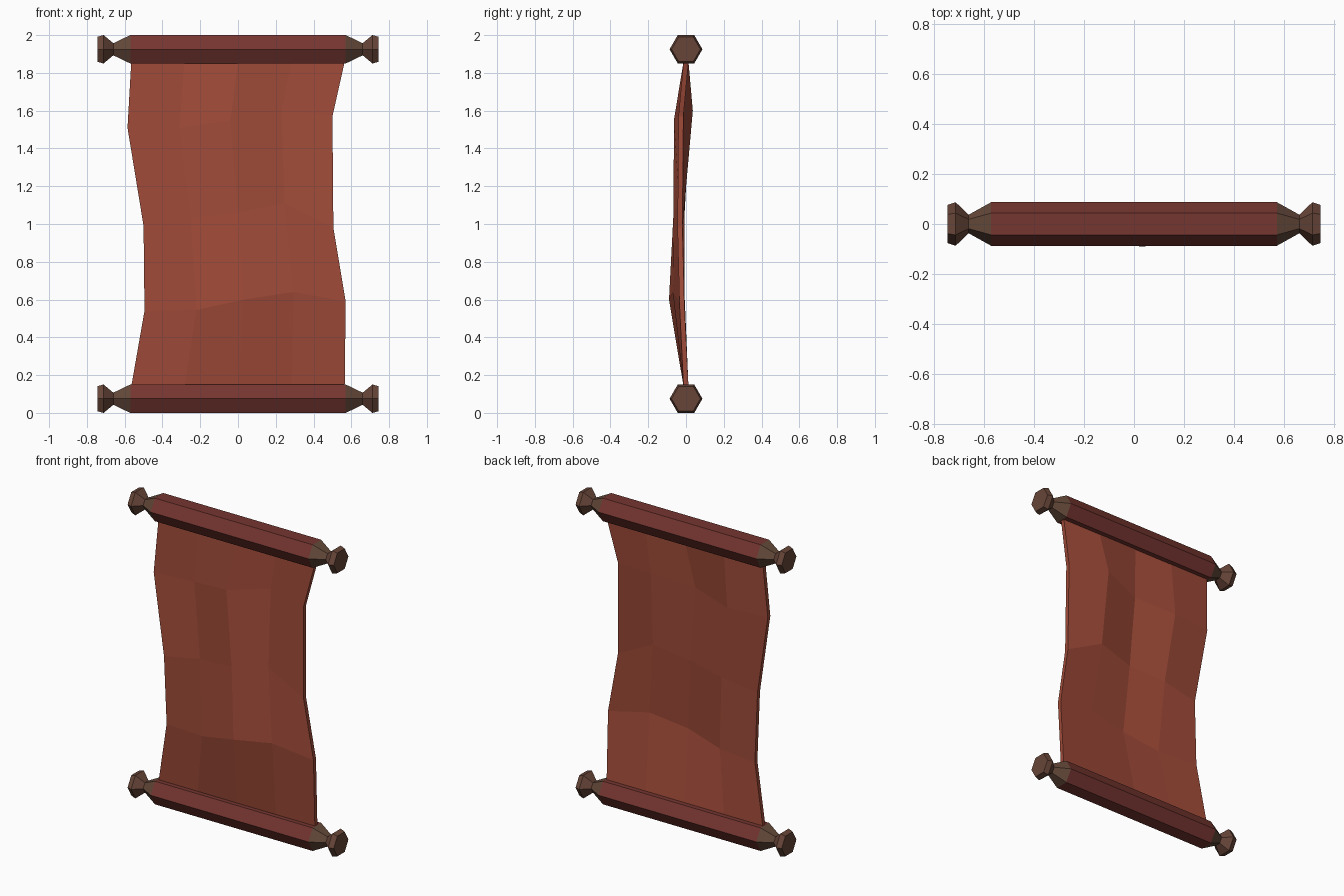
import bpy, bmesh, math

cube = bpy.data.objects.get("Cube")
if cube:
    bpy.data.objects.remove(cube, do_unlink=True)


def material(name, colour):
    m = bpy.data.materials.new(name)
    m.use_nodes = True
    m.diffuse_color = (*colour, 1)
    bsdf = next(n for n in m.node_tree.nodes if n.type == 'BSDF_PRINCIPLED')
    bsdf.inputs["Base Color"].default_value = (*colour, 1)
    bsdf.inputs["Roughness"].default_value = 0.9
    return m


CLOTH = material("rust red cloth", (0.35, 0.07, 0.04))
ROD = material("dark red rod", (0.18, 0.037, 0.03))
TAPER = material("olive brown wood", (0.127, 0.065, 0.041))
KNOB = material("brown wood", (0.136, 0.06, 0.04))


def finish(bm, name, mats):
    bmesh.ops.recalc_face_normals(bm, faces=bm.faces[:])
    mesh = bpy.data.meshes.new(name)
    bm.to_mesh(mesh)
    bm.free()
    for m in mats:
        mesh.materials.append(m)
    obj = bpy.data.objects.new(name, mesh)
    bpy.context.scene.collection.objects.link(obj)
    return obj


# Hexagonal rod with tapered necks and flared end knobs, turned about x
def rod(name, z):
    half = [(0.57, 0.087), (0.66, 0.037), (0.712, 0.087), (0.745, 0.076)]
    profile = [(-x, r) for x, r in reversed(half)] + half
    bm = bmesh.new()
    rings = []
    for x, r in profile:
        angles = [i * math.pi / 3 for i in range(6)]
        rings.append([bm.verts.new((x, r * math.cos(a), z + r * math.sin(a)))
                      for a in angles])
    for a, b in zip(rings, rings[1:]):
        for i in range(6):
            j = (i + 1) % 6
            bm.faces.new((a[i], a[j], b[j], b[i]))
    bm.faces.new(rings[0])
    bm.faces.new(rings[-1])
    for f in bm.faces:
        x = abs(f.calc_center_median().x)
        f.material_index = 0 if x < 0.5 else 1 if x < 0.65 else 2
    return finish(bm, name, (ROD, TAPER, KNOB))


rod("top_rod", 1.925)
rod("bottom_rod", 0.075)

# Rippled hanging sheet: rows of (x, front y, z)
END = (-0.565, -0.283, 0, 0.283, 0.565)
FRONT = -0.013
THICK = 0.026
rows = [
    [(x, FRONT, 1.86) for x in END],
    [(-0.585, -0.035, 1.51), (-0.31, -0.008, 1.51), (-0.04, -0.064, 1.55),
     (0.23, 0.01, 1.6), (0.5, -0.04, 1.57)],
    [(-0.5, -0.05, 0.99), (-0.25, -0.035, 1.03), (0, -0.066, 1.06),
     (0.245, -0.035, 1.11), (0.505, -0.045, 0.98)],
    [(-0.495, -0.03, 0.54), (-0.22, -0.06, 0.545), (0.03, -0.09, 0.6),
     (0.295, -0.07, 0.64), (0.57, -0.035, 0.59)],
    [(x, FRONT, 0.14) for x in END],
]
bm = bmesh.new()
grid = [[bm.verts.new(p) for p in row] for row in rows]
for a, b in zip(grid, grid[1:]):
    for i in range(len(a) - 1):
        bm.faces.new((a[i], b[i], b[i + 1], a[i + 1]))

# Give the sheet its thickness toward the back
ext = bmesh.ops.extrude_face_region(bm, geom=bm.faces[:], use_keep_orig=True)
back = [g for g in ext["geom"] if isinstance(g, bmesh.types.BMVert)]
bmesh.ops.translate(bm, verts=back, vec=(0, THICK, 0))
finish(bm, "cloth_sheet", (CLOTH,))
